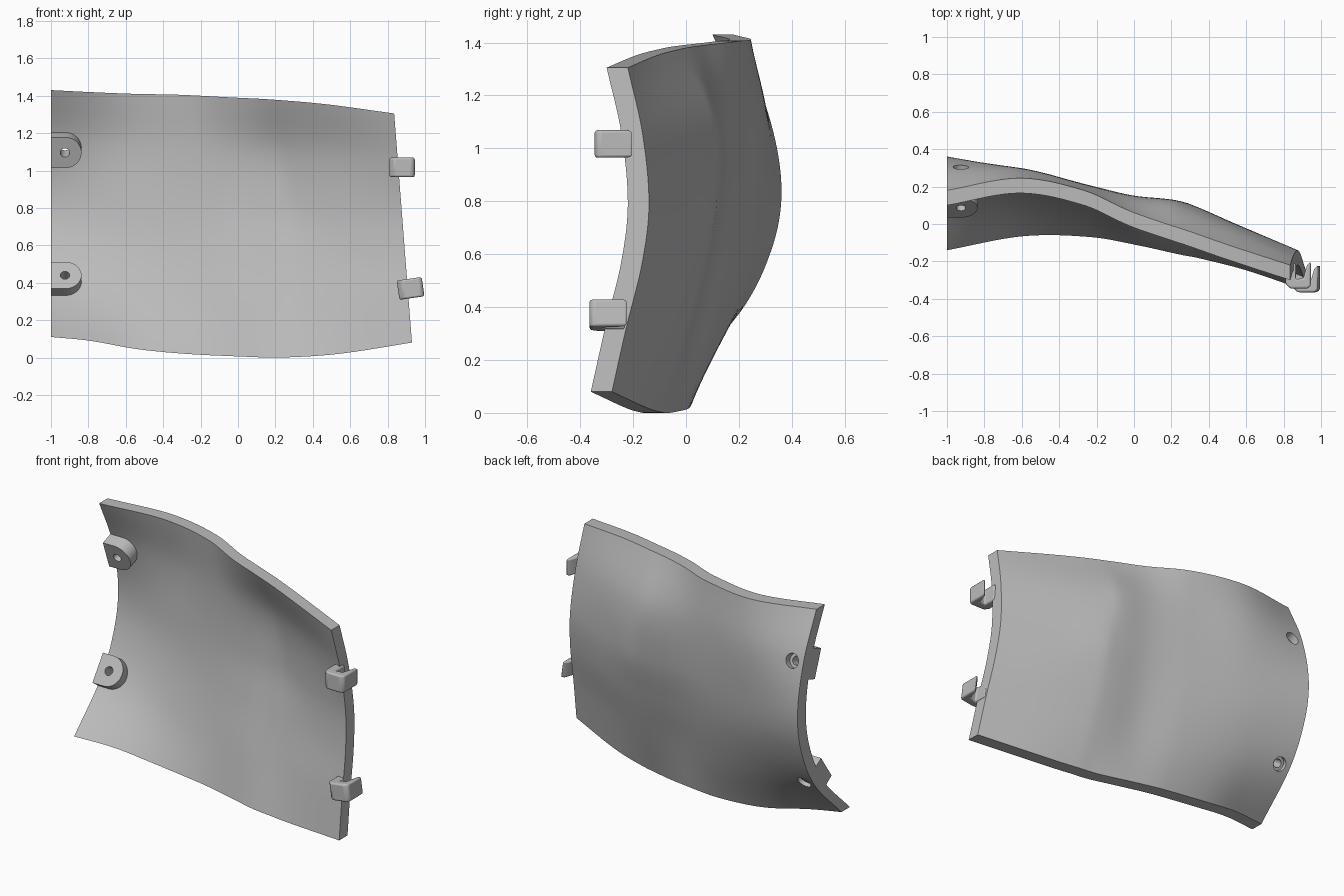
import bpy, bmesh, math
from mathutils import Matrix

cube = bpy.data.objects.get("Cube")
if cube:
    bpy.data.objects.remove(cube)

grey = bpy.data.materials.new("plain_grey")
grey.use_nodes = True
grey.diffuse_color = (0.5, 0.5, 0.5, 1)
grey.node_tree.nodes["Principled BSDF"].inputs["Base Color"].default_value = (0.5, 0.5, 0.5, 1)


def make_object(name, bm):
    bmesh.ops.recalc_face_normals(bm, faces=bm.faces)
    mesh = bpy.data.meshes.new(name)
    bm.to_mesh(mesh)
    bm.free()
    mesh.materials.append(grey)
    ob = bpy.data.objects.new(name, mesh)
    bpy.context.collection.objects.link(ob)
    return ob


def smooth(ob, angle):
    bpy.ops.object.select_all(action="DESELECT")
    ob.select_set(True)
    bpy.context.view_layer.objects.active = ob
    bpy.ops.object.shade_smooth_by_angle(angle=math.radians(angle))


def spline(xs, ys, x):
    """Cubic curve through uneven points."""
    n = len(xs)
    i = max(k for k in range(n - 1) if xs[k] <= x or k == 0)
    slope = lambda k: (ys[min(k + 1, n - 1)] - ys[max(k - 1, 0)]) / (xs[min(k + 1, n - 1)] - xs[max(k - 1, 0)])
    h = xs[i + 1] - xs[i]
    s = (x - xs[i]) / h
    return ((1 + 2 * s) * (1 - s) ** 2 * ys[i] + s * (1 - s) ** 2 * h * slope(i)
            + s * s * (3 - 2 * s) * ys[i + 1] + s * s * (s - 1) * h * slope(i + 1))


def prism(outline, low, high):
    """Outline in local XY, extruded along local Z."""
    bm = bmesh.new()
    face = bm.faces.new([bm.verts.new((x, y, low)) for x, y in outline])
    new = bmesh.ops.extrude_face_region(bm, geom=[face], use_keep_orig=True)["geom"]
    bmesh.ops.translate(bm, vec=(0, 0, high - low),
                        verts=[v for v in new if isinstance(v, bmesh.types.BMVert)])
    return bm


# Panel: vertical back profiles at stations across the width
LEVELS = [0, 0.2, 0.4, 0.58, 0.8, 1]
PROFILES = {
    -1.0: (-0.06, 0.20, 0.33, 0.36, 0.30, 0.18),
    -0.6: (0.015, 0.16, 0.255, 0.29, 0.295, 0.245),
    -0.25: (0.01, 0.10, 0.17, 0.205, 0.21, 0.18),
    0.0: (-0.035, 0.03, 0.10, 0.145, 0.145, 0.07),
    0.22: (-0.085, 0.0, 0.075, 0.122, 0.115, -0.005),
    0.3: (-0.10, -0.015, 0.06, 0.107, 0.085, -0.03),
    0.55: (-0.165, -0.10, -0.03, 0.0, -0.02, -0.115),
    0.88: (-0.28, -0.225, -0.165, -0.14, -0.165, -0.22),
}
STATIONS = list(PROFILES)
EDGE_X = [-1, -0.8, -0.55, -0.3, 0, 0.2, 0.5, 0.88]
BOTTOM = [0.11, 0.09, 0.045, 0.02, 0.005, 0, 0.02, 0.08]
TOP = [1.43, 1.42, 1.41, 1.405, 1.39, 1.38, 1.355, 1.305]
COLS, ROWS, THICK = 64, 40, 0.08

bm = bmesh.new()
grid = []
for i in range(COLS + 1):
    u = -1 + 1.88 * i / COLS
    low, high = spline(EDGE_X, BOTTOM, u), spline(EDGE_X, TOP, u)
    column = []
    for j in range(ROWS + 1):
        t = j / ROWS
        z = low + (high - low) * t
        y = spline(STATIONS, [spline(LEVELS, PROFILES[s], t) for s in STATIONS], u)
        right_end = 0.93 - 0.095 * t
        x = -1 + (u + 1) * (right_end + 1) / 1.88
        column.append(bm.verts.new((x, y, z)))
    grid.append(column)
for a, b in zip(grid, grid[1:]):
    for j in range(ROWS):
        bm.faces.new((a[j], b[j], b[j + 1], a[j + 1]))
new = bmesh.ops.extrude_face_region(bm, geom=bm.faces[:], use_keep_orig=True)["geom"]
bmesh.ops.translate(bm, vec=(0, -THICK, 0),
                    verts=[v for v in new if isinstance(v, bmesh.types.BMVert)])
panel = make_object("curved_panel", bm)


def cut(ob, cutter):
    mod = ob.modifiers.new("hole", "BOOLEAN")
    mod.operation, mod.solver, mod.object = "DIFFERENCE", "EXACT", cutter


def circle(r):
    return [(r * math.cos(math.tau * k / 32), r * math.sin(math.tau * k / 32)) for k in range(32)]


# Screw tabs on the inside, with counterbored holes through the panel
R = 0.088
arc = [(R * math.sin(math.pi * k / 20), R * -math.cos(math.pi * k / 20)) for k in range(21)]
cutters, holed = [], [panel]
for side, y, z, tilt in (("upper", 0.165, 1.095, 20), ("lower", 0.085, 0.44, -35)):
    place = Matrix.Translation((-0.925, y, z)) @ Matrix.Rotation(math.radians(90 + tilt), 4, "X")
    tab = make_object(side + "_screw_tab", prism([(-0.075, R), (-0.075, -R)] + arc, -0.095, 0))
    tab.matrix_world = place
    holed.append(tab)
    for part, r, low, high in (("hole", 0.025, -0.25, 0.05), ("counterbore", 0.042, -0.25, -0.105)):
        cutter = make_object(f"{side}_{part}_cutter", prism(circle(r), low, high))
        cutter.matrix_world = place
        cutter.hide_render = True
        cutter.hide_set(True)
        cutter.display_type = "WIRE"
        cutters.append(cutter)
        cut(panel, cutter)
        if part == "hole":
            cut(tab, cutter)

# Bake the holes, then drop the cutters
bpy.context.view_layer.update()
deps = bpy.context.evaluated_depsgraph_get()
baked = [(ob, bpy.data.meshes.new_from_object(ob.evaluated_get(deps))) for ob in holed]
for ob, mesh in baked:
    ob.modifiers.clear()
    ob.data = mesh
    smooth(ob, 35)
for cutter in cutters:
    bpy.data.objects.remove(cutter)

# Hooked clips on the right-hand edge
HOOK = [(0.81, -0.22), (0.81, -0.32), (0.835, -0.345), (0.93, -0.345), (0.945, -0.33),
        (0.945, -0.2), (0.925, -0.22), (0.905, -0.29), (0.865, -0.295), (0.865, -0.21)]
for side, dx, dy, z, lean in (("upper", 0, 0, 1.017, 0), ("lower", 0.045, -0.02, 0.37, -8)):
    outline = [(x - 0.88, yy) for x, yy in HOOK]
    clip = make_object(side + "_edge_clip", prism(outline, -0.052, 0.052))
    clip.matrix_world = (Matrix.Translation((0.88 + dx, dy, z))
                         @ Matrix.Rotation(math.radians(lean), 4, "Y"))
    bevel = clip.modifiers.new("rounding", "BEVEL")
    bevel.width, bevel.segments, bevel.limit_method = 0.01, 3, "ANGLE"
    smooth(clip, 40)
